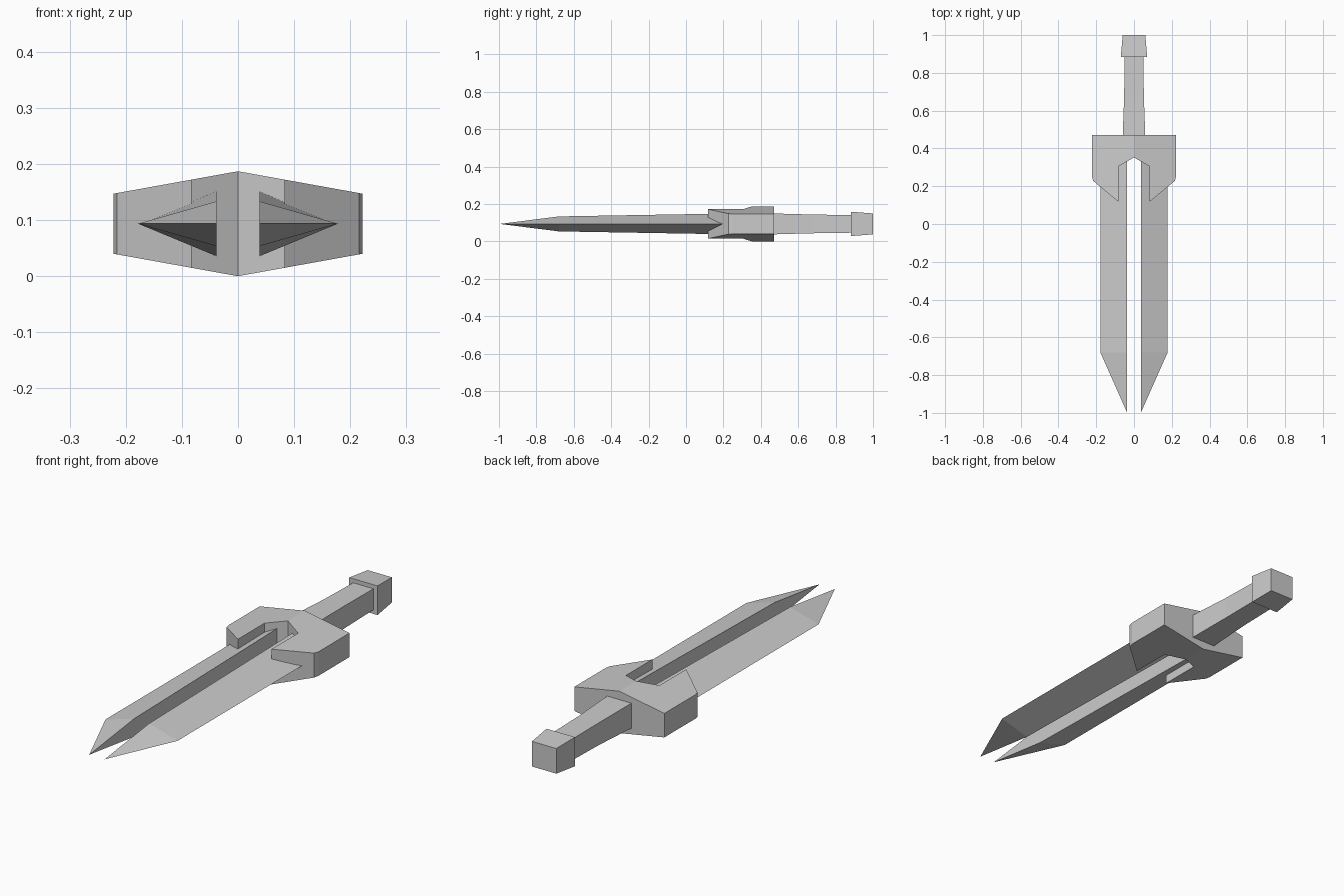
import bpy
import bmesh

cube = bpy.data.objects.get("Cube")
if cube:
    bpy.data.objects.remove(cube, do_unlink=True)

MID = 0.0935  # height of the flat centre plane

steel = bpy.data.materials.new("grey_steel")
steel.use_nodes = True
GREY = (0.6, 0.6, 0.6, 1.0)
steel.diffuse_color = GREY
steel.node_tree.nodes["Principled BSDF"].inputs["Base Color"].default_value = GREY


def finish(name, bm, mirror=False):
    bmesh.ops.recalc_face_normals(bm, faces=bm.faces)
    mesh = bpy.data.meshes.new(name)
    bm.to_mesh(mesh)
    bm.free()
    mesh.materials.append(steel)
    obj = bpy.data.objects.new(name, mesh)
    obj.location.z = MID
    bpy.context.collection.objects.link(obj)
    if mirror:
        mod = obj.modifiers.new("mirror", 'MIRROR')
        mod.use_clip = True
        mod.merge_threshold = 0.0005
    return obj


def loft(bm, sections):
    """Join equal-sized rings of points and cap both ends."""
    rings = [[bm.verts.new(p) for p in s] for s in sections]
    for a, b in zip(rings, rings[1:]):
        for i in range(len(a)):
            j = (i + 1) % len(a)
            bm.faces.new((a[i], a[j], b[j], b[i]))
    bm.faces.new(rings[0])
    bm.faces.new(rings[-1])


def square_bar(name, stations):
    bm = bmesh.new()
    loft(bm, [[(-w, y, -h), (w, y, -h), (w, y, h), (-w, y, h)]
              for y, w, h in stations])
    return finish(name, bm)


# Twin blades: triangular section, thick on the inner side, sharp outside
INNER, OUTER = 0.038, 0.178
bm = bmesh.new()
loft(bm, [[(INNER, y, h), (OUTER, y, 0), (INNER, y, -h)]
          for y, h in ((-0.68, 0.040), (0.36, 0.058))])
base = [f for f in bm.faces if all(v.co.y < -0.6 for v in f.verts)]
tip = bmesh.ops.poke(bm, faces=base)["verts"][0]
tip.co = (INNER, -0.995, 0)
finish("twin_blades", bm, mirror=True)

# Guard: half outline, thickest along the centre ridge, with a blade slot
outline = [(0, 0.47), (0.222, 0.47), (0.222, 0.25), (0.216, 0.228),
           (0.083, 0.118), (0.083, 0.305), (0, 0.352)]
bm = bmesh.new()
top, bottom = ([bm.verts.new((x, y, s * (0.0935 - 0.18 * x)))
                for x, y in outline] for s in (1, -1))
bm.faces.new(top)
bm.faces.new(bottom[::-1])
for i in range(len(outline) - 1):
    bm.faces.new((top[i], bottom[i], bottom[i + 1], top[i + 1]))
finish("guard", bm, mirror=True)

# Grip flares toward the guard; pommel narrows toward its end
square_bar("grip", [(0.46, 0.060, 0.056), (0.68, 0.052, 0.050), (0.89, 0.050, 0.047)])
square_bar("pommel", [(0.883, 0.070, 0.065), (1.0, 0.060, 0.056)])
